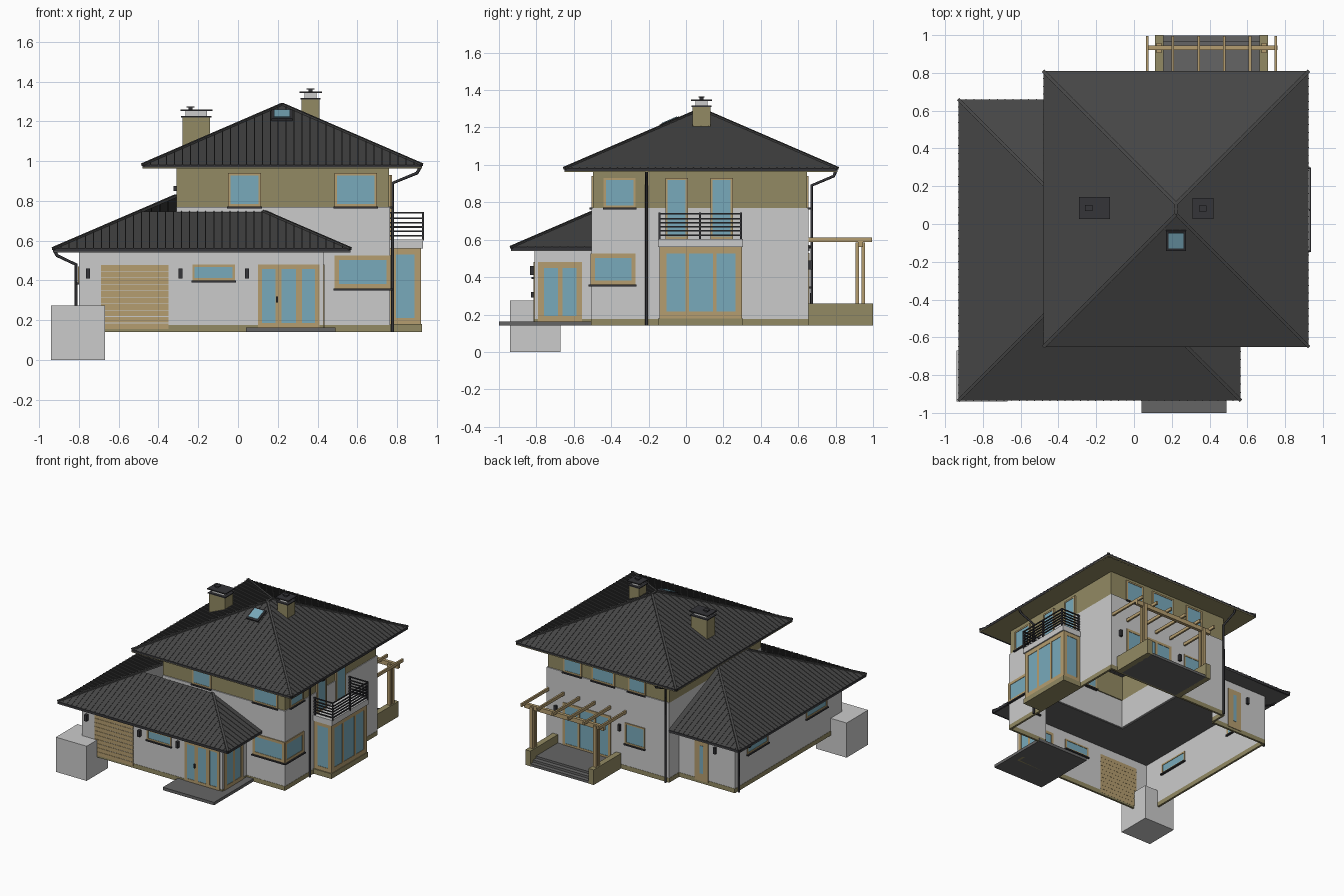
import bpy
from mathutils import Vector

if "Cube" in bpy.data.objects:
    bpy.data.objects.remove(bpy.data.objects["Cube"])


def mat(name, c):
    m = bpy.data.materials.new(name)
    m.diffuse_color = (*c, 1)
    m.use_nodes = True
    m.node_tree.nodes["Principled BSDF"].inputs["Base Color"].default_value = m.diffuse_color
    return m


WOOD = mat("wood", (.46, .34, .16))
GLASS = mat("glass", (.19, .40, .50))
OLIVE = mat("olive", (.29, .255, .125))
ROOF = mat("roof_dark", (.06, .06, .06))
METAL = mat("metal_dark", (.035, .035, .04))
STONE = mat("stone", (.13, .13, .13))
QUADS = [(0, 2, 3, 1), (4, 5, 7, 6), (0, 1, 5, 4), (2, 6, 7, 3), (0, 4, 6, 2), (1, 3, 7, 5)]


def make(name, verts, faces, m=None):
    me = bpy.data.meshes.new(name)
    me.from_pydata([tuple(v) for v in verts], [], faces)
    me.update()
    o = bpy.data.objects.new(name, me)
    bpy.context.collection.objects.link(o)
    if m:
        me.materials.append(m)
    return o


def boxes(name, items, m=None):
    """Each item is (x0, x1, y0, y1, z0, z1); all go in one mesh."""
    v, f = [], []
    for x0, x1, y0, y1, z0, z1 in items:
        n = len(v)
        v += [(x, y, z) for x in (x0, x1) for y in (y0, y1) for z in (z0, z1)]
        f += [tuple(n + i for i in q) for q in QUADS]
    return make(name, v, f, m)


def beams(name, segs, w, h, m):
    """Rectangular bars between point pairs."""
    v, f = [], []
    for a, b in segs:
        a, b = Vector(a), Vector(b)
        d = (b - a).normalized()
        s = d.cross(Vector((0, 0, 1))).normalized() * w / 2
        u = s.cross(d).normalized() * h / 2
        n = len(v)
        v += [p + i * s + j * u for p in (a, b) for i in (-1, 1) for j in (-1, 1)]
        f += [tuple(n + i for i in q) for q in QUADS]
    return make(name, v, f, m)


def pipe(name, pts, r=.008):
    c = bpy.data.curves.new(name, 'CURVE')
    c.dimensions = '3D'
    c.bevel_depth, c.bevel_resolution, c.use_fill_caps = r, 2, True
    s = c.splines.new('POLY')
    s.points.add(len(pts) - 1)
    for p, q in zip(s.points, pts):
        p.co = (*q, 1)
    o = bpy.data.objects.new(name, c)
    bpy.context.collection.objects.link(o)
    c.materials.append(METAL)


def span(ax, pos, d, a0, a1, z0, z1):
    """Box on a wall plane: ax is the plane normal, d the half depth."""
    return (pos - d, pos + d, a0, a1, z0, z1) if ax == 'x' else (a0, a1, pos - d, pos + d, z0, z1)


def window(name, ax, pos, a0, a1, z0, z1, panes=1, fr=.012, mull=None, sill=False):
    mull = mull or fr
    fb = [span(ax, pos, .012, a0, a1, z, z + fr) for z in (z0, z1 - fr)]
    fb += [span(ax, pos, .012, a, a + fr, z0 + fr, z1 - fr) for a in (a0, a1 - fr)]
    for i in range(1, panes):
        c = a0 + (a1 - a0) * i / panes
        fb.append(span(ax, pos, .012, c - mull / 2, c + mull / 2, z0 + fr, z1 - fr))
    boxes(name + "_frame", fb, WOOD)
    boxes(name + "_glass", [span(ax, pos, .009, a0 + fr, a1 - fr, z0 + fr, z1 - fr)], GLASS)
    if sill:
        boxes(name + "_sill", [span(ax, pos, .022, a0 - .005, a1 + .005, z0 - .01, z0)], METAL)


# walls: thin hollow shell, open at the bottom
T = .006
shell = [('y', -.804, -.80, .43, .545), ('x', .424, -.81, -.5, .545), ('y', -.499, .43, .765, .77),
         ('x', .759, -.505, .655, .77), ('y', .649, -.31, .765, .77), ('x', -.304, .53, .655, .77),
         ('y', .524, -.80, -.31, .545), ('x', -.794, -.81, .53, .545)]
boxes("ground_walls", [span(a, p, T, s, e, .175, z) for a, p, s, e, z in shell] +
      [span('y', -.499, T, -.31, .43, .545, .77), span('x', -.304, T, -.505, .53, .545, .77)])
boxes("plinth", [span(a, p, T + .002, s, e, .14, .175) for a, p, s, e, z in shell], OLIVE)
boxes("upper_band", [span('y', y, T, -.31, .76, .77, .965) for y in (-.491, .641)] +
      [span('x', x, T, -.497, .647, .77, .965) for x in (-.304, .754)], OLIVE)


# roof slope: eave edge from start, hips at 45 degrees where flagged, with seams
def slope(name, start, al, inw, L, run, pitch, h0=True, h1=True):
    s, al = Vector(start), Vector((*al, 0))
    up = Vector((*inw, pitch))
    pts = [s, s + al * L, s + al * (L - run * h1) + up * run, s + al * run * h0 + up * run]
    if (pts[2] - pts[3]).length < 1e-4:
        pts.pop()
    make(name, pts, [tuple(range(len(pts)))], ROOF)
    segs, n = [], int(L / .04)
    for i in range(1, n):
        t = L * i / n
        r = min(run, t if h0 else run, L - t if h1 else run)
        segs.append((s + al * t, s + al * t + up * r))
    beams(name + "_seams", segs, .005, .006, ROOF)


X0, X1, Y0, Y1, E, P = -.48, .925, -.65, .81, .982, .432
R = (X1 - X0) / 2
slope("upper_roof_front", (X0, Y0, E), (1, 0), (0, 1), X1 - X0, R, P)
slope("upper_roof_right", (X1, Y0, E), (0, 1), (-1, 0), Y1 - Y0, R, P)
slope("upper_roof_back", (X1, Y1, E), (-1, 0), (0, -1), X1 - X0, R, P)
slope("upper_roof_left", (X0, Y1, E), (0, -1), (1, 0), Y1 - Y0, R, P)
peak = E + R * P
xc = (X0 + X1) / 2
beams("upper_hips", [((x, y, E), (xc, y + (R if y < 0 else -R), peak)) for x in (X0, X1) for y in (Y0, Y1)] +
      [((xc, Y0 + R, peak), (xc, Y1 - R, peak))], .018, .014, ROOF)
boxes("upper_soffit", [(X0, X1, Y0, -.49, .962, .968), (X0, X1, .64, Y1, .962, .968),
                       (X0, -.3, -.49, .64, .962, .968), (.75, X1, -.49, .64, .962, .968)], OLIVE)
boxes("upper_gutter", [(X0, X1, y - .008, y + .008, .962, .982) for y in (Y0 + .008, Y1 - .008)] +
      [(x - .008, x + .008, Y0, Y1, .962, .982) for x in (X0 + .008, X1 - .008)], METAL)

# lower roof wraps the front and left sides
A0, A1, B0, B1, F, Q = -.93, .565, -.935, .66, .56, .43
rf, rl = -.5 - B0, -.31 - A0
slope("lower_roof_front", (A0, B0, F), (1, 0), (0, 1), A1 - A0, rf, Q)
slope("lower_roof_left", (A0, B1, F), (0, -1), (1, 0), B1 - B0, rl, Q)
slope("lower_roof_right", (A1, B0, F), (0, 1), (-1, 0), rf, rf - .001, Q, True, False)
slope("lower_roof_back", (-.31, B1, F), (-1, 0), (0, -1), rl, rl - .001, Q, False, True)
beams("lower_hips", [((A0, B0, F), (A0 + rl, B0 + rl, F + Q * rl)), ((A1, B0, F), (A1 - rf, B0 + rf, F + Q * rf)),
                     ((A0, B1, F), (A0 + rl, B1 - rl, F + Q * rl))], .018, .014, ROOF)
boxes("lower_soffit", [(A0, A1, B0, -.5, .54, .546), (A0, -.31, -.5, B1, .54, .546)], STONE)
boxes("lower_gutter", [(A0, A1, B0, B0 + .016, .54, .56), (A0, A0 + .016, B0, B1, .54, .56),
                       (A1 - .016, A1, B0, -.5, .54, .56), (A0, -.31, B1 - .016, B1, .54, .56)], METAL)

# chimneys: shaft, vent core, plates and pot
for n, x0, x1, y0, y1, zb, zt in (("left", -.28, -.14, .035, .135, 1.0, 1.22),
                                  ("right", .32, .41, .035, .13, 1.15, 1.31)):
    boxes(n + "_chimney", [(x0, x1, y0, y1, zb, zt)], OLIVE)
    boxes(n + "_chimney_core", [(x0 + .015, x1 - .015, y0 + .015, y1 - .015, zt, zt + .032)])
    cx, cy = (x0 + x1) / 2 - .03 * (n == "left"), (y0 + y1) / 2
    boxes(n + "_chimney_caps", [(x0 - .006, x1 + .006, y0 - .006, y1 + .006, zt, zt + .007),
                                (x0 - .01, x1 + .012, y0 - .008, y1 + .008, zt + .032, zt + .04),
                                (cx - .01, cx + .01, cy - .01, cy + .01, zt + .04, zt + .05),
                                (cx - .02, cx + .02, cy - .016, cy + .016, zt + .05, zt + .056)], METAL)

# skylight lying on the front slope
zf = lambda y, d: E + P * (y - Y0) + d
for n, k, d, m in (("skylight_frame", 0, .006, METAL), ("skylight_glass", .012, .01, GLASS)):
    beams(n, [((.222, -.14 + k, zf(-.14 + k, d)), (.222, -.035 - k, zf(-.035 - k, d)))], .105 - 2 * k, .014, m)

# glazed bay on the right with balcony above
boxes("bay_base", [(.76, .925, -.15, .305, .14, .18)], OLIVE)
boxes("bay_top", [(.76, .93, -.15, .305, .56, .605)])
window("bay_right", 'x', .908, -.14, .30, .18, .56, 3, .035, .02)
window("bay_front", 'y', -.13, .765, .918, .18, .56, 1, .03)
window("bay_back", 'y', .288, .765, .918, .18, .56, 1, .03)
rails = []
for z in (.625, .647, .669, .691, .713, .74):
    rails += [(.928, .936, -.147, .30, z - .004, z + .004)]
    rails += [(.765, .936, y - .004, y + .004, z - .004, z + .004) for y in (-.143, .296)]
rails += [(.926, .936, y - .005, y + .005, .6, .745) for y in (-.142, .075, .295)]
rails += [(.77, .78, y - .005, y + .005, .6, .745) for y in (-.142, .295)]
boxes("balcony_railing", rails, METAL)

# windows and doors
for i, (a, b) in enumerate(((-.05, .115), (.485, .70))):
    window(f"upper_front_window_{i}", 'y', -.493, a, b, .772, .94, sill=True)
for i, (a, b) in enumerate(((.46, .62), (.17, .37), (-.10, .05))):
    window(f"upper_back_window_{i}", 'y', .643, a, b, .772, .94, sill=True)
window("upper_right_window", 'x', .756, -.44, -.27, .772, .93, sill=True)
for i, (a, b) in enumerate(((-.11, .01), (.13, .25))):
    window(f"balcony_door_{i}", 'x', .762, a, b, .605, .93)
window("corner_window_front", 'y', -.499, .485, .768, .36, .525, 1, .022, sill=True)
window("corner_window_right", 'x', .759, -.508, -.27, .36, .525, 1, .022, sill=True)
window("front_strip_window", 'y', -.804, -.23, -.015, .40, .48, sill=True)
for i, (a, b) in enumerate(((-.62, -.36), (.12, .38))):
    window(f"left_strip_window_{i}", 'x', -.794, a, b, .39, .47, sill=True)
window("back_window", 'y', .649, -.10, .075, .35, .515, sill=True)
window("terrace_doors", 'y', .649, .20, .62, .19, .53, 3, .02)
window("entrance_front", 'y', -.804, .10, .41, .163, .48, 3, .022, .03)
window("entrance_side", 'x', .424, -.79, -.555, .163, .48, 2, .03, .022)
boxes("door_handle", [(.19, .2, -.83, -.81, .29, .32)], METAL)
boxes("garage_door", [(-.69, -.35, -.813, -.795, .155 + i * .0325, .184 + i * .0325) for i in range(10)] +
      [(-.69, -.35, -.81, -.796, .155, .476)], WOOD)
boxes("side_door", [(-.57, -.45, .514, .536, .16, .48)], WOOD)
boxes("side_door_glass", [(-.525, -.495, .512, .539, .22, .44)], GLASS)

# wall lamps
boxes("wall_lamps", [(x - .01, x + .01, -.835, -.808, .41, .46) for x in (-.755, -.29, .045)] +
      [(x - .01, x + .01, .655, .675, .44, .49) for x in (.12, .68)] +
      [(-.64, -.62, .53, .55, .41, .46), (-.325, -.31, .1, .12, .85, .875)], METAL)

# entrance slab, corner block
boxes("entrance_slab", [(.04, .49, -1.0, -.49, .14, .163)], STONE)
boxes("corner_block", [(-.94, -.67, -.94, -.67, 0, .275)])

# terrace with side walls, steps and pergola
boxes("terrace_walls", [(x, x + .045, .65, 1.0, .14, .26) for x in (.11, .665)], OLIVE)
boxes("terrace_floor", [(.15, .67, .65, .93, .14, .195), (.15, .67, .93, .965, .14, .178),
                        (.15, .67, .965, .998, .14, .16)], STONE)
boxes("pergola_posts", [(x - .013, x + .013, y, y + .02, .26, .585) for x in (.133, .688) for y in (.905, .937)], WOOD)
boxes("pergola_beam", [(.063, .76, .92, .945, .56, .595)], WOOD)
boxes("pergola_rafters", [(.07 + i * .136 - .007, .07 + i * .136 + .007, .65, .995, .588, .612) for i in range(6)], WOOD)

# downspouts
pipe("downspout_right", [(.915, -.21, .965), (.9, -.21, .94), (.778, -.21, .89), (.778, -.21, .14)])
pipe("downspout_back", [(-.29, .80, .965), (-.29, .79, .94), (-.29, .672, .89), (-.29, .672, .14)])
pipe("downspout_left", [(-.92, .5, .545), (-.91, .5, .525), (-.815, .5, .48), (-.815, .5, .14)])
